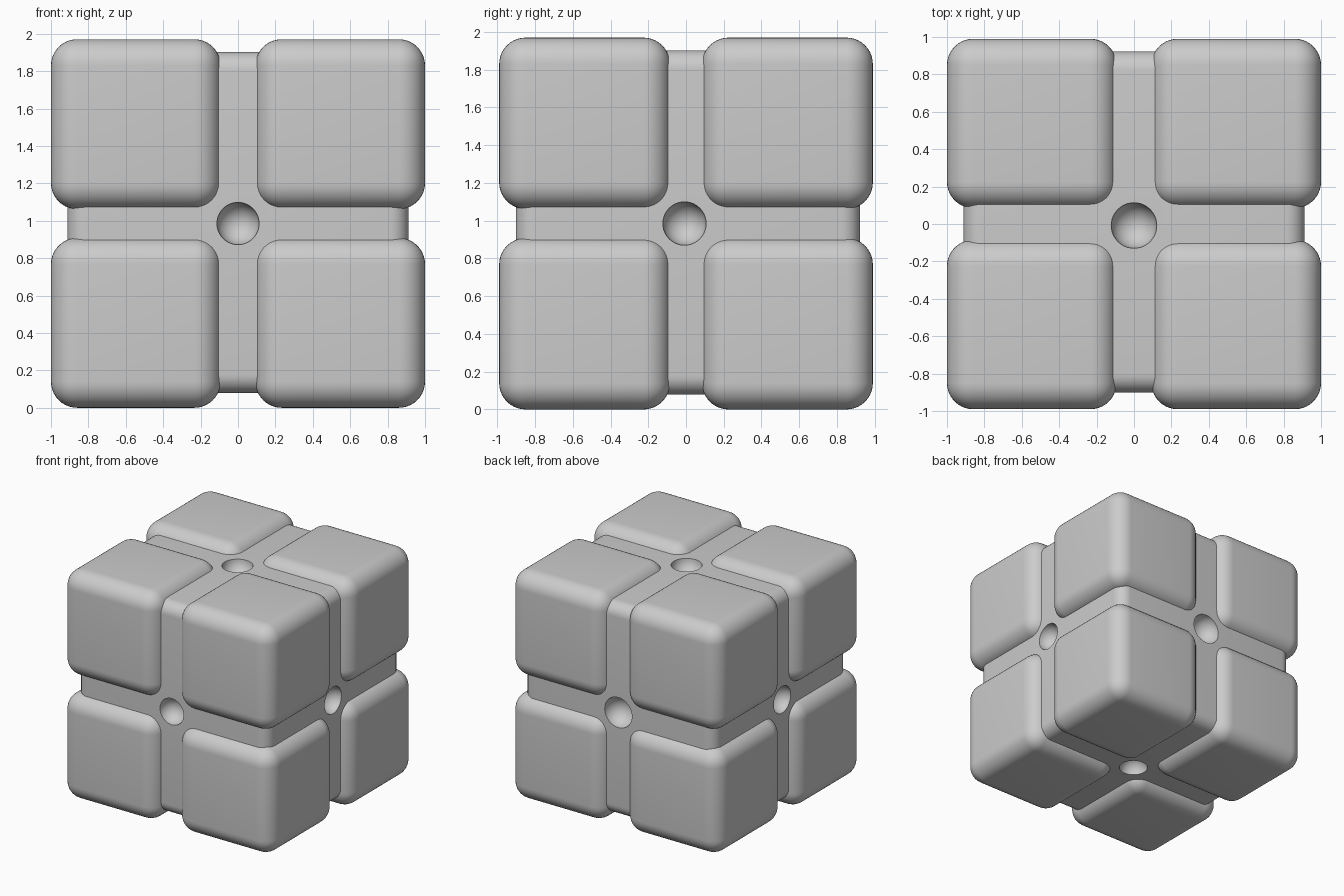
import bpy
from mathutils import Vector

if "Cube" in bpy.data.objects:
    bpy.data.objects.remove(bpy.data.objects["Cube"])


def apply_all(ob):
    bpy.ops.object.select_all(action='DESELECT')
    ob.select_set(True)
    bpy.context.view_layer.objects.active = ob
    for m in list(ob.modifiers):
        bpy.ops.object.modifier_apply(modifier=m.name)


def rounded_box(name, center, size, radius, segments):
    bpy.ops.mesh.primitive_cube_add(size=1, location=center)
    ob = bpy.context.object
    ob.name = name
    ob.scale = size
    bpy.ops.object.transform_apply(location=False, rotation=False, scale=True)
    b = ob.modifiers.new("round", 'BEVEL')
    b.width = radius
    b.segments = segments
    b.limit_method = 'NONE'
    apply_all(ob)
    return ob


def smooth(ob):
    apply_all(ob)
    bpy.ops.object.shade_smooth_by_angle(angle=0.6)


# Inner core block, slightly recessed behind the corner cubes
C = Vector((0, 0.01, 0.99))
H = 0.912
core = rounded_box("core_block", C, (2 * H,) * 3, 0.10, 8)

# Round dimple in the middle of every core face
dimples = [((0, -1, 0), 0.113), ((0, 1, 0), 0.13), ((1, 0, 0), 0.115),
           ((-1, 0, 0), 0.115), ((0, 0, 1), 0.122), ((0, 0, -1), 0.115)]
for d, r in dimples:
    d = Vector(d)
    pos = C + d * (H + 0.001)
    if d.y == 0:
        pos.y = -0.008
    if d.z == 0:
        pos.z = 0.985
    bpy.ops.mesh.primitive_uv_sphere_add(segments=40, ring_count=20, radius=r, location=pos)
    cutter = bpy.context.object
    cutter.name = "dimple_cutter"
    cutter.hide_render = True
    m = core.modifiers.new("dimple", 'BOOLEAN')
    m.operation = 'DIFFERENCE'
    m.solver = 'EXACT'
    m.object = cutter
    apply_all(core)
    bpy.data.objects.remove(cutter)
smooth(core)

# Eight rounded corner cubes
for sx in (-1, 1):
    for sy in (-1, 1):
        for sz in (-1, 1):
            center = (sx * 0.5465, sy * 0.5375, 0.985 + sz * 0.531)
            cube = rounded_box("corner_cube", center, (0.907, 0.905, 0.908), 0.14, 10)
            smooth(cube)
